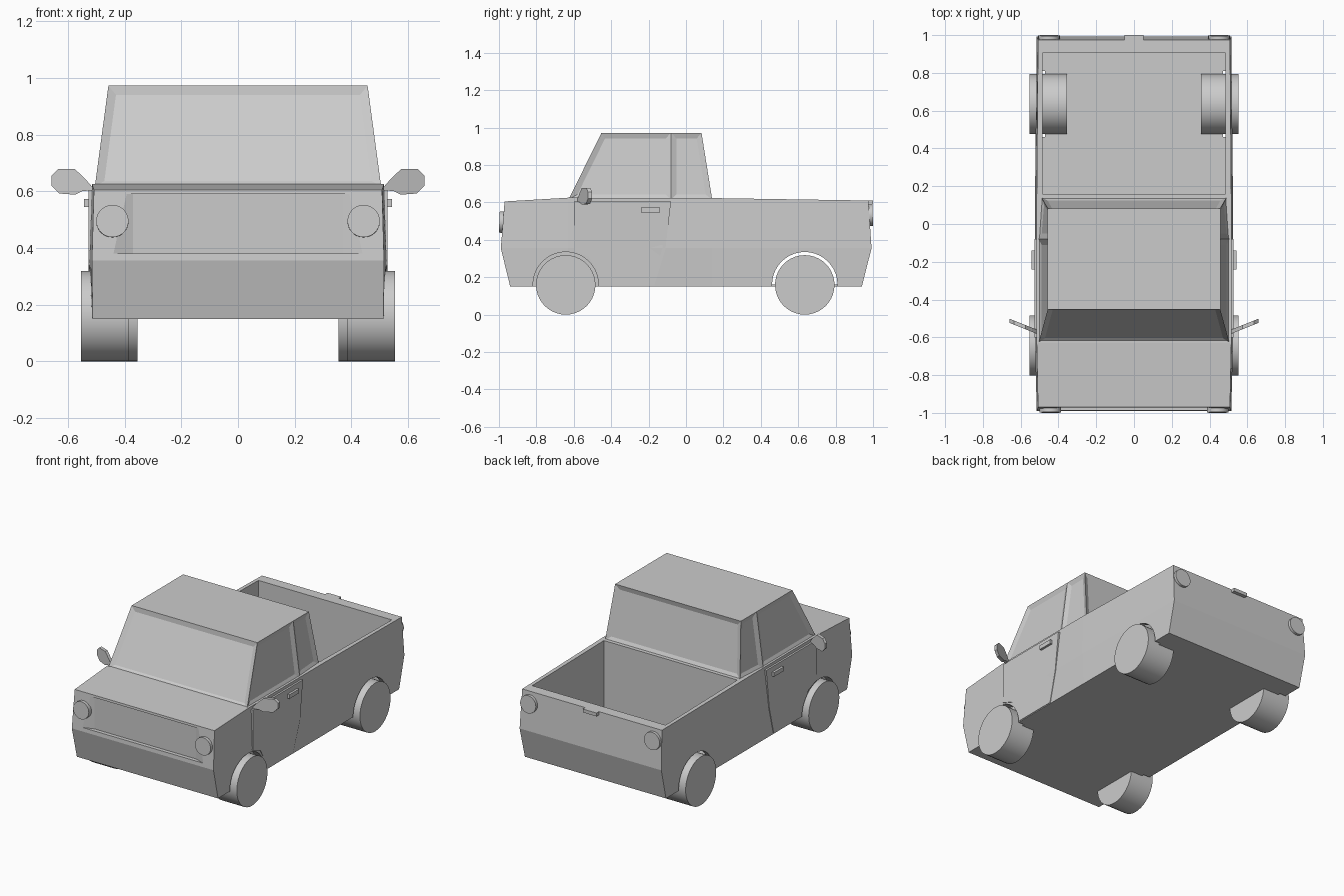
import bpy, bmesh, math
from mathutils import Matrix, Vector

if "Cube" in bpy.data.objects:
    bpy.data.objects.remove(bpy.data.objects["Cube"])


def finish(name, bm):
    bmesh.ops.recalc_face_normals(bm, faces=bm.faces[:])
    me = bpy.data.meshes.new(name)
    bm.to_mesh(me)
    bm.free()
    ob = bpy.data.objects.new(name, me)
    bpy.context.collection.objects.link(ob)
    return ob


def loft(name, loops, caps=None):
    """Skin matching point loops; caps lists the index groups of the end faces."""
    bm = bmesh.new()
    rings = [[bm.verts.new(p) for p in loop] for loop in loops]
    n = len(rings[0])
    for a, b in zip(rings, rings[1:]):
        for i in range(n):
            j = (i + 1) % n
            bm.faces.new((a[i], a[j], b[j], b[i]))
    for ring in (rings[0], rings[-1]):
        for cap in caps or [range(n)]:
            bm.faces.new([ring[i] for i in cap])
    return finish(name, bm)


def box(name, lo, hi):
    (x0, y0, z0), (x1, y1, z1) = lo, hi
    return loft(name, [[(x0, y0, z), (x1, y0, z), (x1, y1, z), (x0, y1, z)] for z in (z0, z1)])


def cylinder(name, a, b, r, sides):
    a, b = Vector(a), Vector(b)
    d = b - a
    bm = bmesh.new()
    rot = d.to_track_quat('Z', 'Y').to_matrix().to_4x4()
    bmesh.ops.create_cone(bm, cap_ends=True, segments=sides, radius1=r, radius2=r,
                          depth=d.length, matrix=Matrix.Translation((a + b) / 2) @ rot)
    ob = finish(name, bm)
    for f in ob.data.polygons:
        f.use_smooth = len(f.vertices) == 4
    return ob


def cut(target, cutter):
    m = target.modifiers.new("cut", 'BOOLEAN')
    m.object = cutter
    m.operation = 'DIFFERENCE'
    m.solver = 'EXACT'
    cutter.hide_render = True
    cutter.display_type = 'WIRE'


# Lower body: cross-sections from nose to tail, each (half width, y, z) low/mid/top
stations = [
    [(.513, -.94, .15), (.515, -.99, .355), (.508, -.97, .605)],
    [(.515, -.63, .15), (.524, -.63, .355), (.515, -.63, .625)],
    [(.515, .14, .15), (.524, .14, .355), (.515, .14, .623)],
    [(.513, .94, .15), (.515, .992, .355), (.508, .975, .61)],
]
body = loft("body", [[(-w, y, z) for w, y, z in s] + [(w, y, z) for w, y, z in reversed(s)]
                     for s in stations], caps=[(0, 1, 4, 5), (1, 2, 3, 4)])

# Open cargo bed
cut(body, box("bed_cutter", (-.485, .16, .16), (.485, .905, .9)))

# Shallow front panel recess
panel = [(-.5, -1.01), (.5, -1.01), (.37, -.963), (-.37, -.963)]
cut(body, loft("front_panel_cutter", [[(x, y, z) for x, y in panel] for z in (.38, .59)]))

# Wheels and arches
for s, side in ((-1, "left"), (1, "right")):
    for y, inner, end in ((-.643, .385, "front"), (.635, .355, "rear")):
        cut(body, cylinder(f"{end}_{side}_arch_cutter", (s * .47, y, .16), (s * .7, y, .16), .175, 40))
        cylinder(f"{end}_{side}_wheel", (s * inner, y, .159), (s * .553, y, .159), .159, 40)

# Cab with recessed windows
low = [(-.505, -.628), (.505, -.628), (.505, -.08), (.49, .14), (-.49, .14), (-.505, -.08)]
high = [(-.457, -.452), (.457, -.452), (.457, -.08), (.457, .083), (-.457, .083), (-.457, -.08)]
cab = loft("cab", [[(x, y, .615) for x, y in low], [(x, y, .972) for x, y in high]])
bm = bmesh.new()
bm.from_mesh(cab.data)
windows = [f for f in bm.faces if abs(f.normal.z) < .9]
bmesh.ops.inset_individual(bm, faces=windows, thickness=.03, depth=-.012, use_even_offset=True)
bm.to_mesh(cab.data)
bm.free()

# Side details
door = [(-.46, .155), (-.17, .155), (-.11, .35), (-.08, .605), (-.6, .605), (-.6, .34), (-.52, .31), (-.475, .24)]
mirror = [(.505, .605), (.55, .6), (.575, .588), (.63, .592), (.658, .62), (.658, .655),
          (.635, .678), (.575, .678), (.54, .645)]
for s, side in ((-1, "left"), (1, "right")):
    loft(f"{side}_door", [[(s * (x + (.009 if z > .3 else 0)), y, z) for y, z in door] for x in (.50, .519)])
    box(f"{side}_door_handle", (s * .51, -.24, .545), (s * .543, -.14, .572))
    loft(f"{side}_mirror", [[(s * x, -.585 + d + (x - .505) * .4, z) for x, z in mirror]
                            for d in (0, .022)])
    cylinder(f"{side}_headlight", (s * .443, -.95, .493), (s * .443, -.998, .495), .057, 28)
    cylinder(f"{side}_tail_light", (s * .45, .95, .53), (s * .45, .998, .532), .057, 28)

# Tailgate handle
box("tailgate_handle", (-.05, .96, .588), (.05, 1.0, .61))
